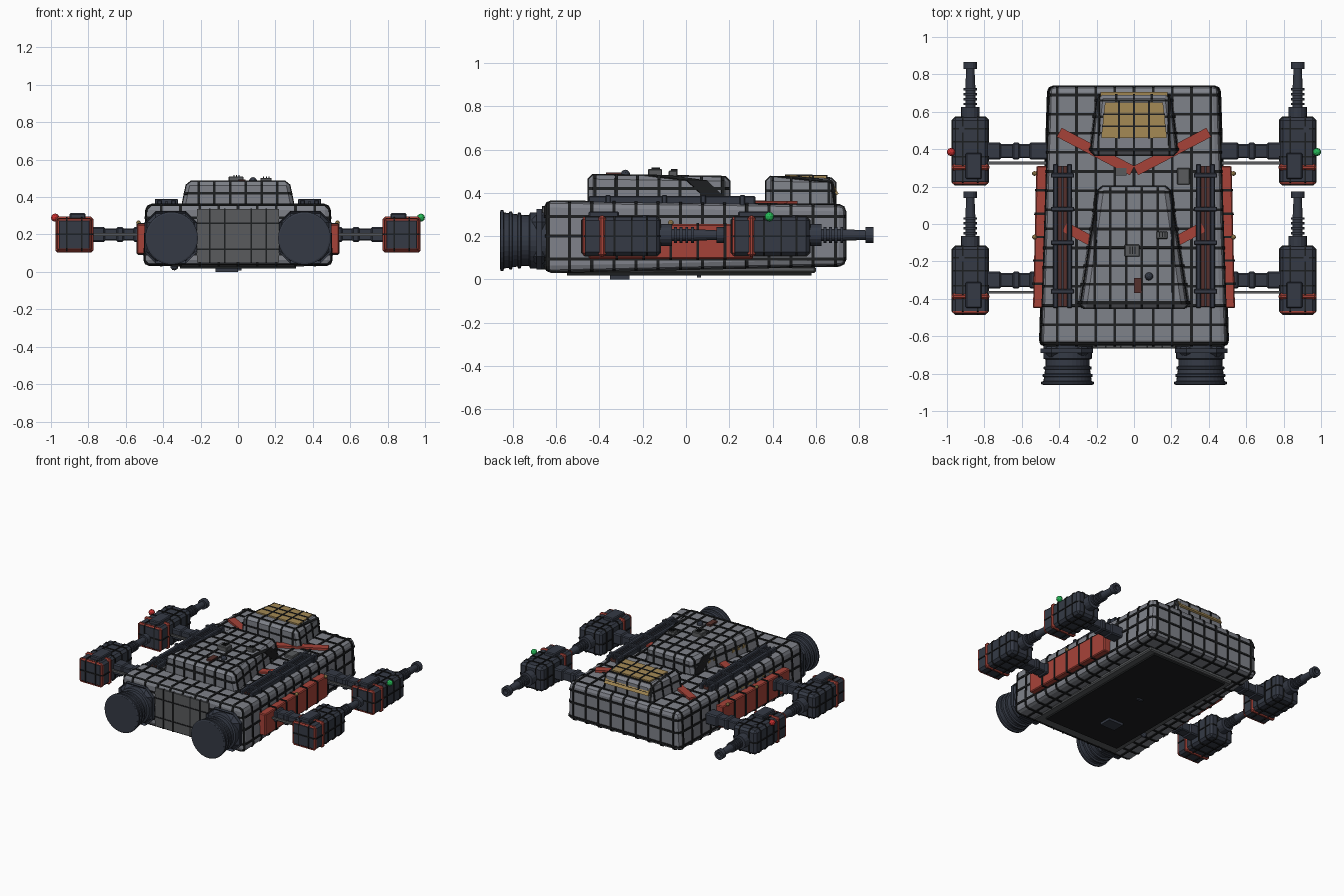
import bpy, bmesh, math
from mathutils import Vector

if "Cube" in bpy.data.objects:
    bpy.data.objects.remove(bpy.data.objects["Cube"])

def material(name, r, g, b):
    m = bpy.data.materials.new(name)
    m.diffuse_color = (r, g, b, 1)
    m.use_nodes = True
    m.node_tree.nodes["Principled BSDF"].inputs["Base Color"].default_value = m.diffuse_color
    return m

HULL = material("hull_grey", .21, .22, .25)
REAR = material("mid_grey", .10, .105, .11)
SEAM = material("seam_dark", .012, .013, .014)
NAVY = material("gun_navy", .035, .042, .06)
RED = material("red", .38, .055, .04)
RUST = material("rust", .09, .03, .025)
ORANGE = material("orange", .8, .26, .05)
TAN = material("tan", .65, .48, .25)
GOLD = material("gold", .37, .25, .09)
REDLAMP = material("red_lamp", .6, .03, .03)
GREEN = material("green_lamp", .02, .5, .1)

def finish(name, bm, mat, mirror=False, solid=0):
    me = bpy.data.meshes.new(name)
    bm.to_mesh(me)
    bm.free()
    me.materials.append(mat)
    ob = bpy.data.objects.new(name, me)
    bpy.context.collection.objects.link(ob)
    if solid:
        mod = ob.modifiers.new("thickness", 'SOLIDIFY')
        mod.thickness, mod.offset = solid, -1
    if mirror:
        ob.modifiers.new("mirror", 'MIRROR')
    return ob

def block(name, y0, y1, a, b=None, mat=HULL, bevel=0.0, top=1.0, mirror=False,
          seams=((), (), ()), segs=1, w=.014):
    """Box from section a=(x0,x1,z0,z1) at y0 to section b at y1, with raised seam bands."""
    b = b or a
    bm = bmesh.new()
    rings = []
    for y, (x0, x1, z0, z1) in ((y0, a), (y1, b)):
        c, h = (x0 + x1) / 2, (x1 - x0) / 2
        rings.append([bm.verts.new(p) for p in ((c - h, y, z0), (c + h, y, z0),
                      (c + h * top, y, z1), (c - h * top, y, z1))])
    A, B = rings
    bm.faces.new(A)
    bm.faces.new(B[::-1])
    for i in range(4):
        j = (i + 1) % 4
        bm.faces.new((A[i], B[i], B[j], A[j]))
    bmesh.ops.recalc_face_normals(bm, faces=bm.faces[:])
    if bevel:
        bmesh.ops.bevel(bm, geom=bm.edges[:], offset=bevel, segments=segs, profile=.5, affect='EDGES')
    bm.normal_update()
    bands = bmesh.new()
    for axis in range(3):
        n = Vector([float(axis == k) for k in range(3)])
        for p in seams[axis]:
            t = bm.copy()
            t.normal_update()
            for v, nn in [(v, v.normal.copy()) for v in t.verts]:
                v.co += nn * .006
            for s in (1, -1):
                bmesh.ops.bisect_plane(t, geom=t.verts[:] + t.edges[:] + t.faces[:],
                                       plane_co=n * (p + s * w / 2), plane_no=n * s, clear_outer=True)
            tmp = bpy.data.meshes.new("tmp")
            t.to_mesh(tmp)
            t.free()
            bands.from_mesh(tmp)
            bpy.data.meshes.remove(tmp)
    if len(bands.verts):
        finish(name + "_seams", bands, SEAM, mirror, .01)
    else:
        bands.free()
    return finish(name, bm, mat, mirror)

def lathe(name, x, z, prof, mat, n=24, mirror=False):
    """Revolve (y, r) points about the y axis through (x, z)."""
    bm = bmesh.new()
    rings = [[bm.verts.new((x + r * math.cos(k * math.tau / n), y, z + r * math.sin(k * math.tau / n)))
              for k in range(n)] for y, r in prof]
    for A, B in zip(rings, rings[1:]):
        for k in range(n):
            j = (k + 1) % n
            bm.faces.new((A[k], A[j], B[j], B[k]))
    bm.faces.new(rings[0])
    bm.faces.new(rings[-1])
    bmesh.ops.recalc_face_normals(bm, faces=bm.faces[:])
    return finish(name, bm, mat, mirror)

def beam(name, p, q, width, height, mat, mirror=False):
    """Rectangular bar from p to q."""
    p, q = Vector(p), Vector(q)
    d = (q - p).normalized()
    side = d.cross(Vector((0, 0, 1))).normalized() * width / 2
    up = side.cross(d).normalized() * height / 2
    bm = bmesh.new()
    for e in (p, q):
        for s, u in ((1, 1), (-1, 1), (-1, -1), (1, -1)):
            bm.verts.new(e + side * s + up * u)
    bmesh.ops.convex_hull(bm, input=bm.verts[:])
    return finish(name, bm, mat, mirror)

def ball(name, c, r, mat, mirror=False):
    bm = bmesh.new()
    bmesh.ops.create_icosphere(bm, subdivisions=2, radius=r)
    bmesh.ops.translate(bm, verts=bm.verts[:], vec=c)
    return finish(name, bm, mat, mirror)

def spaced(a, b, n):
    return [a + (b - a) * i / (n - 1) for i in range(n)]

# main hull with panel grid
block("hull", -.65, .735, (-.505, .505, .035, .36), (-.46, .46, .065, .342), bevel=.028, segs=2, top=.975,
      seams=(spaced(-.41, .41, 9), spaced(-.64, .69, 14), (.095, .2, .29)))
block("belly_plate", -.55, .58, (-.31, .31, .018, .06), mat=SEAM)
block("belly_rim", -.63, .6, (-.36, .36, .03, .06), mat=REAR, bevel=.008)
block("belly_hatch", -.35, -.26, (-.12, .0, .0, .03), mat=NAVY)
ball("belly_sensor", (-.34, -.3, .03), .022, NAVY)
block("belly_fin", .05, .07, (-.02, .02, .008, .03), mat=NAVY)
block("stern_plate", -.662, -.64, (-.22, .22, .05, .335), mat=REAR, seams=((-.15, -.07, .07, .15), (), (.12, .26)), w=.008)

# upper deck and its fittings
block("upper_deck", -.45, .2, (-.305, .305, .34, .483), (-.2, .2, .34, .473), bevel=.02, top=.9,
      seams=(spaced(-.21, .21, 6), spaced(-.42, .17, 7), (.42,)))
ball("deck_dome", (.08, -.28, .485), .022, NAVY)
block("deck_hatch", -.37, -.29, (.0, .04, .47, .495), mat=RUST)
block("deck_box", -.175, -.11, (-.05, .03, .47, .51), mat=REAR, bevel=.004)
block("deck_vent", -.08, -.04, (.12, .18, .47, .503), mat=REAR, bevel=.004)
for i in range(3):
    block("deck_pin", -.16, -.12, (-.025 + i * .014, -.02 + i * .014, .48, .517), mat=SEAM)
    block("vent_pin", -.07, -.04, (.135 + i * .014, .14 + i * .014, .48, .51), mat=SEAM)
block("hull_locker", .21, .3, (.23, .3, .33, .368), mat=REAR, bevel=.005)
block("hull_cap", .26, .3, (-.1, -.04, .33, .365), mat=REAR)

# cockpit with gold windows
block("cockpit", .37, .69, (-.245, .245, .33, .474), (-.205, .205, .33, .466), bevel=.02, top=.9,
      seams=(spaced(-.19, .19, 5), spaced(.4, .66, 4), (.41,)), w=.011)
block("cockpit_roof_window", .46, .65, (-.175, .175, .46, .482), (-.155, .155, .46, .479), mat=GOLD,
      seams=((-.08, 0, .08), (.523, .587), ()), w=.009)
beam("cockpit_back_window", (0, .675, .437), (0, .7, .392), .36, .012, GOLD)

# red chevrons
beam("front_chevron", (.4, .49, .353), (.01, .285, .355), .055, .018, RED, True)
beam("mid_chevron", (.37, -.015, .357), (.1, -.16, .357), .055, .018, RED, True)

# roof rails and clamps
for x in (.345, .42):
    block("roof_rail", -.45, .32, (x - .014, x + .014, .34, .385), mat=NAVY, bevel=.005, mirror=True)
block("rail_channel", -.44, .31, (.358, .407, .34, .366), mat=RUST, mirror=True)
block("rail_pipe", -.44, .31, (.377, .388, .34, .38), mat=NAVY, mirror=True)
for y in (-.36, -.1, .08, .26):
    block("rail_clamp", y - .012, y + .012, (.32, .445, .34, .39), mat=NAVY, bevel=.004, mirror=True)

# red armour on the flanks
block("flank_armour", -.45, .31, (.47, .54, .095, .255), (.44, .522, .095, .255), mat=RED, bevel=.006,
      mirror=True, seams=((), spaced(-.32, .18, 5), ()), w=.012)
for y in (.27, -.07):
    ball("flank_lamp", (.532, y, .262), .013, GOLD, True)

# small lit windows along the left side
for y in (-.3, -.25, -.2, -.02, .03, .08):
    x = .292 - .16 * (y + .45)
    block("deck_window", y - .016, y + .016, (-x - .002, -x + .03, .395, .425), mat=GOLD)
for y in spaced(-.3, .25, 8):
    x = .497 - .034 * (y + .65)
    block("side_window", y - .016, y + .016, (-x - .004, -x + .04, .27, .295), mat=GOLD)

# engines
block("engine_mount", -.725, -.63, (.22, .5, .045, .325), mat=NAVY, bevel=.06, mirror=True)
lathe("engine_nozzle", .355, .18, ((-.64, .13), (-.72, .13), (-.725, .117), (-.76, .118), (-.86, .132),
      (-.86, .112), (-.815, .104)), NAVY, 32, True)
for y, r in ((-.77, .129), (-.81, .134), (-.85, .141)):
    lathe("nozzle_ring", .355, .18, ((y + .01, r - .012), (y + .006, r), (y - .006, r), (y - .01, r - .012)), NAVY, 32, True)
lathe("engine_glow", .355, .18, ((-.80, .106), (-.825, .106)), ORANGE, 32, True)
lathe("engine_cone", .355, .18, ((-.82, .042), (-.858, .022)), TAN, 16, True)

# four gun pods on outrigger arms
for label, d in (("fore", 0), ("aft", -.69)):
    Y = .39 + d
    block(label + "_arm", Y - .037, Y + .037, (.44, .8, .168, .232), mat=NAVY, bevel=.006, mirror=True)
    for x0, x1 in ((.46, .56), (.61, .65), (.71, .79)):
        block(label + "_arm_sleeve", Y - .045, Y + .045, (x0, x1, .16, .24), mat=NAVY, bevel=.008, mirror=True)
    beam(label + "_arm_rod", (.45, Y - .064, .2), (.8, Y - .064, .2), .014, .014, REAR, True)
    block(label + "_gun_pod", Y - .18, Y + .18, (.78, .97, .11, .288), mat=NAVY, bevel=.016, mirror=True,
          seams=((.835, .915), (Y - .03, Y + .05, Y + .12), (.2,)), w=.008)
    for y0, y1, g in ((-.105, -.07, .007), (-.178, -.163, .0)):
        block(label + "_pod_band", Y + y0, Y + y1, (.78 - g, .97 + g, .11 - g, .288 + g),
              mat=RED, bevel=.012, mirror=True)
    block(label + "_pod_sight", Y - .15, Y - .01, (.815, .9, .28, .314), mat=NAVY, bevel=.006, mirror=True)
    block(label + "_pod_stud", Y + .1, Y + .13, (.905, .935, .28, .296), mat=NAVY, mirror=True)
    prof = [(.17, .05), (.235, .05), (.235, .027)]
    for k in range(4):
        y = .245 + k * .026
        prof += [(y, .027), (y, .036), (y + .013, .036), (y + .013, .027)]
    prof += [(.44, .022), (.44, .036), (.475, .036), (.475, .018), (.45, .016)]
    lathe(label + "_barrel", .875, .205, [(Y + y, r) for y, r in prof], NAVY, 16, True)

# navigation lamps
ball("left_lamp", (-.978, .385, .29), .022, REDLAMP)
ball("right_lamp", (.978, .385, .29), .022, GREEN)
